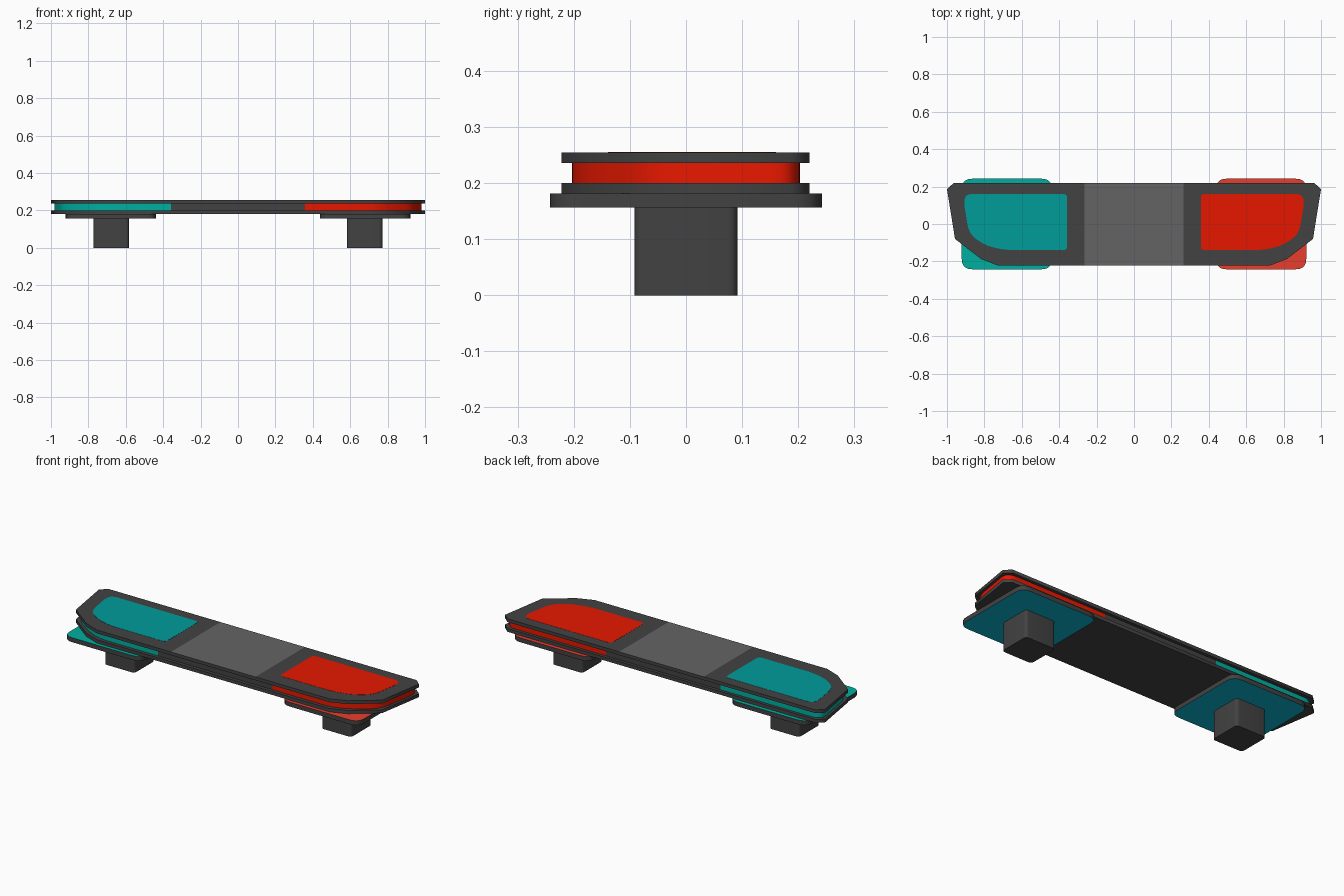
import bpy, bmesh, math
from mathutils import Vector

if "Cube" in bpy.data.objects:
    bpy.data.objects.remove(bpy.data.objects["Cube"])


def material(name, rgb):
    lin = [((c / 255 + 0.055) / 1.055) ** 2.4 if c > 10 else c / 255 / 12.92 for c in rgb]
    m = bpy.data.materials.new(name)
    m.diffuse_color = (*lin, 1)
    m.use_nodes = True
    m.node_tree.nodes["Principled BSDF"].inputs["Base Color"].default_value = m.diffuse_color
    return m


DARK = material("dark_grey", (66, 66, 66))
GREY = material("mid_grey", (100, 100, 100))
RED = material("red", (233, 24, 0))
PALE_RED = material("pale_red", (234, 62, 46))
TEAL = material("teal", (0, 156, 154))
GREEN_TEAL = material("green_teal", (0, 175, 160))
BLUE = material("blue_teal", (10, 182, 210))


def rounded(pts, radii, steps=5):
    """Round each corner with a quadratic arc of the given reach."""
    out = []
    for i, p in enumerate(pts):
        r = radii[i] if isinstance(radii, (list, tuple)) else radii
        p, a, b = Vector(p), Vector(pts[i - 1]), Vector(pts[(i + 1) % len(pts)])
        if r == 0:
            out.append(p)
            continue
        a = p + (a - p).normalized() * min(r, (a - p).length * 0.45)
        b = p + (b - p).normalized() * min(r, (b - p).length * 0.45)
        for k in range(steps + 1):
            t = k / steps
            out.append(a * (1 - t) ** 2 + p * 2 * t * (1 - t) + b * t * t)
    return out


def prism(name, pts, z0, z1, mats, cuts=(), rule=None, angle=30):
    """Extrude an outline; rule(face) picks the material slot."""
    bm = bmesh.new()
    base = bm.faces.new([bm.verts.new((p[0], p[1], z0)) for p in pts])
    ext = bmesh.ops.extrude_face_region(bm, geom=[base], use_keep_orig=True)
    top = [g for g in ext["geom"] if isinstance(g, bmesh.types.BMVert)]
    bmesh.ops.translate(bm, verts=top, vec=(0, 0, z1 - z0))
    for x in cuts:
        bmesh.ops.bisect_plane(bm, geom=bm.verts[:] + bm.edges[:] + bm.faces[:],
                               plane_co=(x, 0, 0), plane_no=(1, 0, 0))
    bmesh.ops.recalc_face_normals(bm, faces=bm.faces)
    bm.normal_update()
    if rule:
        for f in bm.faces:
            f.material_index = rule(f)
    me = bpy.data.meshes.new(name)
    bm.to_mesh(me)
    bm.free()
    for m in mats:
        me.materials.append(m)
    ob = bpy.data.objects.new(name, me)
    bpy.context.collection.objects.link(ob)
    bpy.ops.object.select_all(action='DESELECT')
    ob.select_set(True)
    bpy.context.view_layer.objects.active = ob
    bpy.ops.object.shade_smooth_by_angle(angle=math.radians(angle))
    return ob


def box(x0, x1, y):
    return [(x0, -y), (x1, -y), (x1, y), (x0, y)]


def flip(pts, s):
    return [(p[0] * s, p[1]) for p in pts]


# Top and bottom housing plates, with a lighter centre panel on the top
half = [(0.727, -0.222), (0.818, -0.187), (0.957, -0.08), (1.0, 0.187), (0.963, 0.22)]
outline = half + flip(half, -1)[::-1]
W = 0.264
prism("top_plate", outline, 0.236, 0.2545, [DARK, GREY], cuts=(-W, W), angle=60,
      rule=lambda f: int(f.normal.z > 0.9 and abs(f.calc_center_median().x) < W))
prism("bottom_plate", outline, 0.181, 0.2, [DARK], angle=60)

# Recessed centre core between the plates
prism("centre_core", box(-0.357, 0.357, 0.203), 0.2, 0.236, [DARK])

side_lens = rounded([(0.357, -0.203), (0.72, -0.203), (0.81, -0.17), (0.943, -0.075),
                     (0.984, 0.175), (0.953, 0.203), (0.357, 0.203)],
                    [0, 0.06, 0.06, 0.06, 0.03, 0.03, 0])
top_lens = rounded([(0.357, -0.139), (0.695, -0.139), (0.797, -0.114), (0.882, -0.053),
                    (0.91, 0.118), (0.897, 0.16), (0.357, 0.16)],
                   [0.022, 0.05, 0.05, 0.05, 0.03, 0.035, 0.022])
foot = rounded(box(0.438, 0.921, 0.242), 0.055)
leg = rounded(box(0.583, 0.772, 0.092), 0.02)

for side, s, glow, window, pad in (("left", -1, GREEN_TEAL, TEAL, GREEN_TEAL),
                                   ("right", 1, RED, RED, PALE_RED)):
    # Coloured lens band and the window seen on top
    prism(side + "_lens", flip(side_lens, s), 0.2, 0.236, [glow])
    prism(side + "_top_window", flip(top_lens, s), 0.252, 0.2553, [window])
    # Mounting pad: dark rim, coloured top, blue underside
    prism(side + "_mounting_pad", flip(foot, s), 0.156, 0.181, [DARK, pad, BLUE],
          rule=lambda f: 1 if f.normal.z > 0.9 else 2 if f.normal.z < -0.9 else 0)
    # Square leg
    prism(side + "_leg", flip(leg, s), 0, 0.156, [DARK])
